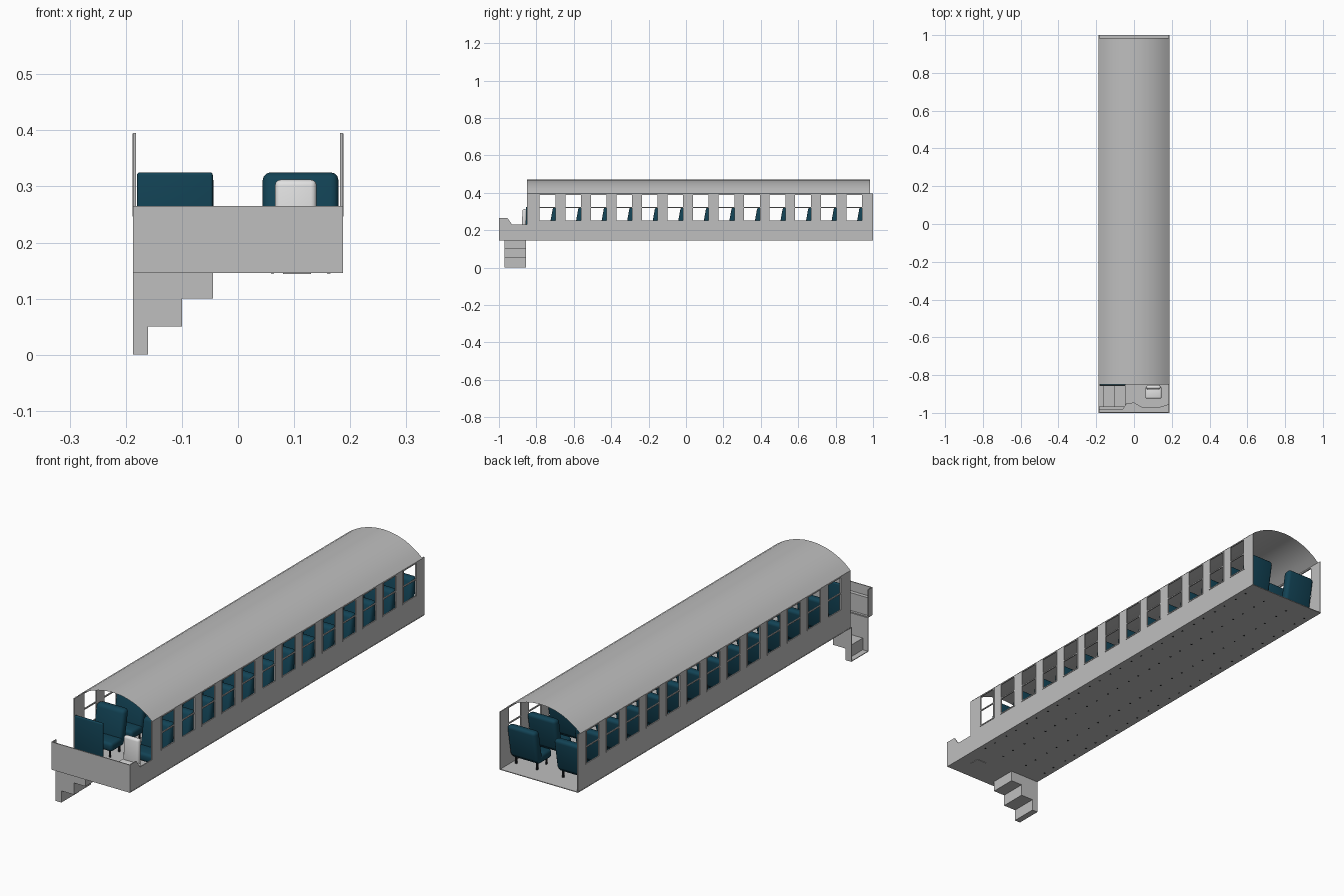
import bpy, bmesh, math
from mathutils import Vector

if "Cube" in bpy.data.objects:
    bpy.data.objects.remove(bpy.data.objects["Cube"])

def mat(name, c):
    m = bpy.data.materials.new(name)
    m.diffuse_color = (*c, 1)
    m.use_nodes = True
    m.node_tree.nodes["Principled BSDF"].inputs["Base Color"].default_value = m.diffuse_color
    return m

BODY = mat("body grey", (0.52, 0.52, 0.52))
TEAL = mat("seat teal", (0.006, 0.055, 0.09))
PALE = mat("driver seat pale grey", (0.75, 0.75, 0.75))
DARK = mat("dark metal", (0.012, 0.014, 0.016))

W, F, TOP = 0.187, 0.146, 0.395      # half width, floor height, wall top
DOOR_X, DOOR_Y0, DOOR_Y1 = -0.045, -0.97, -0.855
PITCH = 0.1366
CENTRES = [-0.74 + i * PITCH for i in range(13)]

def finish(name, bm, material, smooth=False):
    bmesh.ops.recalc_face_normals(bm, faces=bm.faces[:])
    me = bpy.data.meshes.new(name)
    bm.to_mesh(me)
    bm.free()
    me.materials.append(material)
    ob = bpy.data.objects.new(name, me)
    bpy.context.collection.objects.link(ob)
    if smooth:
        bpy.ops.object.select_all(action='DESELECT')
        ob.select_set(True)
        bpy.context.view_layer.objects.active = ob
        bpy.ops.object.shade_smooth_by_angle(angle=math.radians(40))
    return ob

def add_box(bm, lo, hi, bevel=0, lean=0):
    """Box between two corners, optionally rounded and leaning back with height."""
    lo, hi = Vector(lo), Vector(hi)
    vs = bmesh.ops.create_cube(bm, size=1)['verts']
    for v in vs:
        v.co = Vector([(lo[i] + hi[i]) / 2 + v.co[i] * (hi[i] - lo[i]) for i in range(3)])
        v.co.y += lean * (v.co.z - lo.z)
    if bevel:
        edges = list({e for v in vs for e in v.link_edges})
        bmesh.ops.bevel(bm, geom=edges, offset=bevel, segments=3, profile=0.5, affect='EDGES')

def prism(name, pts, axis, a, b, material=BODY):
    """Extrude a 2D outline along an axis from a to b."""
    bm = bmesh.new()
    def place(p, t):
        c = list(p)
        c.insert(axis, t)
        return bm.verts.new(c)
    face = bm.faces.new([place(p, a) for p in pts])
    ext = bmesh.ops.extrude_face_region(bm, geom=[face])['geom']
    d = Vector([b - a if i == axis else 0 for i in range(3)])
    bmesh.ops.translate(bm, vec=d, verts=[g for g in ext if isinstance(g, bmesh.types.BMVert)])
    return finish(name, bm, material)

def panel(name, us, vs, hole, place, depth):
    """Flat sheet with rectangular holes, extruded by the depth vector."""
    bm = bmesh.new()
    grid = [[bm.verts.new(place(u, v)) for v in vs] for u in us]
    for i in range(len(us) - 1):
        for j in range(len(vs) - 1):
            if not hole(i, j):
                bm.faces.new([grid[i][j], grid[i+1][j], grid[i+1][j+1], grid[i][j+1]])
    ext = bmesh.ops.extrude_face_region(bm, geom=bm.faces[:])['geom']
    bmesh.ops.translate(bm, vec=depth, verts=[g for g in ext if isinstance(g, bmesh.types.BMVert)])
    bmesh.ops.delete(bm, geom=[v for v in bm.verts if not v.link_faces], context='VERTS')
    return finish(name, bm, BODY)

# floor with stair opening
panel("floor", [-W, DOOR_X, W], [-1, DOOR_Y0, DOOR_Y1, 1],
      lambda i, j: i == 0 and j == 1, lambda u, v: (u, v, F), Vector((0, 0, 0.003)))

# side walls with window openings, and raised window frames with a middle bar
hw, z0, z1 = 0.043, 0.25, 0.390
ys = [-0.85] + [y for c in CENTRES for y in (c - hw, c + hw)] + [1]
for s, side in ((-1, "left"), (1, "right")):
    panel(side + "_wall", ys, [F, z0, z1, TOP],
          lambda i, j: j == 1 and i % 2 == 1,
          lambda u, v: (s * (W - 0.001), u, v), Vector((-s * 0.004, 0, 0)))
    bm = bmesh.new()
    xa, xb = sorted((s * (W - 0.004), s * (W + 0.001)))
    t = 0.004
    for c in CENTRES:
        for ya, yb, za, zb in ((c - hw - t, c - hw + 0.001, z0 - t, z1 + t),
                               (c + hw - 0.001, c + hw + t, z0 - t, z1 + t),
                               (c - hw, c + hw, z0 - t, z0 + 0.001),
                               (c - hw, c + hw, z1 - 0.001, z1 + t),
                               (c - hw, c + hw, 0.319, 0.324)):
            add_box(bm, (xa, ya, za), (xb, yb, zb))
    finish(side + "_window_frames", bm, BODY)

# arched roof sheet
bm = bmesh.new()
rise = 0.075
R = (W * W + rise * rise) / (2 * rise)
half = math.asin(W / R)
rows = []
for k in range(13):
    a = -half + 2 * half * k / 12
    x, z = R * math.sin(a), 0.47 - R + R * math.cos(a)
    rows.append((bm.verts.new((x, -0.85, z)), bm.verts.new((x, 0.985, z))))
for p, q in zip(rows, rows[1:]):
    bm.faces.new((p[0], q[0], q[1], p[1]))
finish("roof", bm, BODY, True)

# front end: nose panel, right side sill, left return, dashboard
bm = bmesh.new()
add_box(bm, (-W, -1, F), (W, -0.996, 0.265))
finish("front_panel", bm, BODY)
prism("right_front_side", [(-1, F), (-0.85, F), (-0.85, 0.23), (-0.93, 0.23), (-0.955, 0.265), (-1, 0.265)],
      0, W - 0.005, W - 0.001)
prism("left_front_side", [(-1, F), (-0.97, F), (-0.97, 0.265), (-1, 0.265)], 0, -W, -W + 0.004)
prism("dashboard", [(-W + 0.004, -0.996), (W - 0.005, -0.996), (W - 0.005, -0.955), (0.14, -0.968),
                    (0.04, -0.968), (0.0, -0.945), (-0.04, -0.95), (-0.06, -0.98), (-W + 0.004, -0.98)],
      2, F + 0.003, 0.225)

# entrance stairs: stepped sheet between two stepped side plates, open on the left
T = 0.003
outer = [(-W, 0), (-0.16, 0), (-0.16, 0.05), (-0.10, 0.05), (-0.10, 0.10), (DOOR_X, 0.10), (DOOR_X, F)]
inner = [(DOOR_X - T, F), (DOOR_X - T, 0.10 + T), (-0.10 - T, 0.10 + T), (-0.10 - T, 0.05 + T),
         (-0.16 - T, 0.05 + T), (-0.16 - T, T), (-W, T)]
prism("stair_treads", outer + inner, 1, DOOR_Y0 + T, DOOR_Y1 - T)
for y, n in ((DOOR_Y0, "front"), (DOOR_Y1 - T, "rear")):
    prism("stair_side_" + n, outer + [(-W, F)], 1, y, y + T)

# teal partition behind the entrance
bm = bmesh.new()
add_box(bm, (-0.18, -0.856, 0.165), (DOOR_X, -0.844, 0.325), 0.005)
finish("entrance_partition", bm, TEAL, True)

# passenger benches: one mesh each for upholstery and legs, repeated
def bench_mesh():
    bm = bmesh.new()
    add_box(bm, (-0.0675, 0.004, 0.185), (0.0675, 0.042, 0.325), 0.014, 0.18)
    add_box(bm, (-0.0675, -0.055, 0.178), (0.0675, 0.035, 0.215), 0.012)
    up = finish("bench", bm, TEAL, True)
    bm = bmesh.new()
    for x in (-0.05, 0.05):
        for y in (-0.04, 0.022):
            add_box(bm, (x - 0.003, y - 0.003, F - 0.001), (x + 0.003, y + 0.003, 0.185))
        add_box(bm, (x - 0.003, -0.04, 0.174), (x + 0.003, 0.022, 0.18))
    return up, finish("bench_legs", bm, DARK)

masters = bench_mesh()
first = True
for c in CENTRES:
    for x in (-0.1115, 0.1115):
        for m in masters:
            ob = m if first else m.copy()
            if not first:
                bpy.context.collection.objects.link(ob)
            ob.location = (x, c, 0)
        first = False

# driver seat
bm = bmesh.new()
add_box(bm, (0.066, -0.878, 0.19), (0.140, -0.856, 0.312), 0.010, 0.03)
add_box(bm, (0.060, -0.925, 0.185), (0.146, -0.862, 0.212), 0.010)
finish("driver_seat", bm, PALE, True)
bm = bmesh.new()
add_box(bm, (0.08, -0.915, F - 0.002), (0.13, -0.87, 0.19))
finish("driver_seat_base", bm, BODY)
